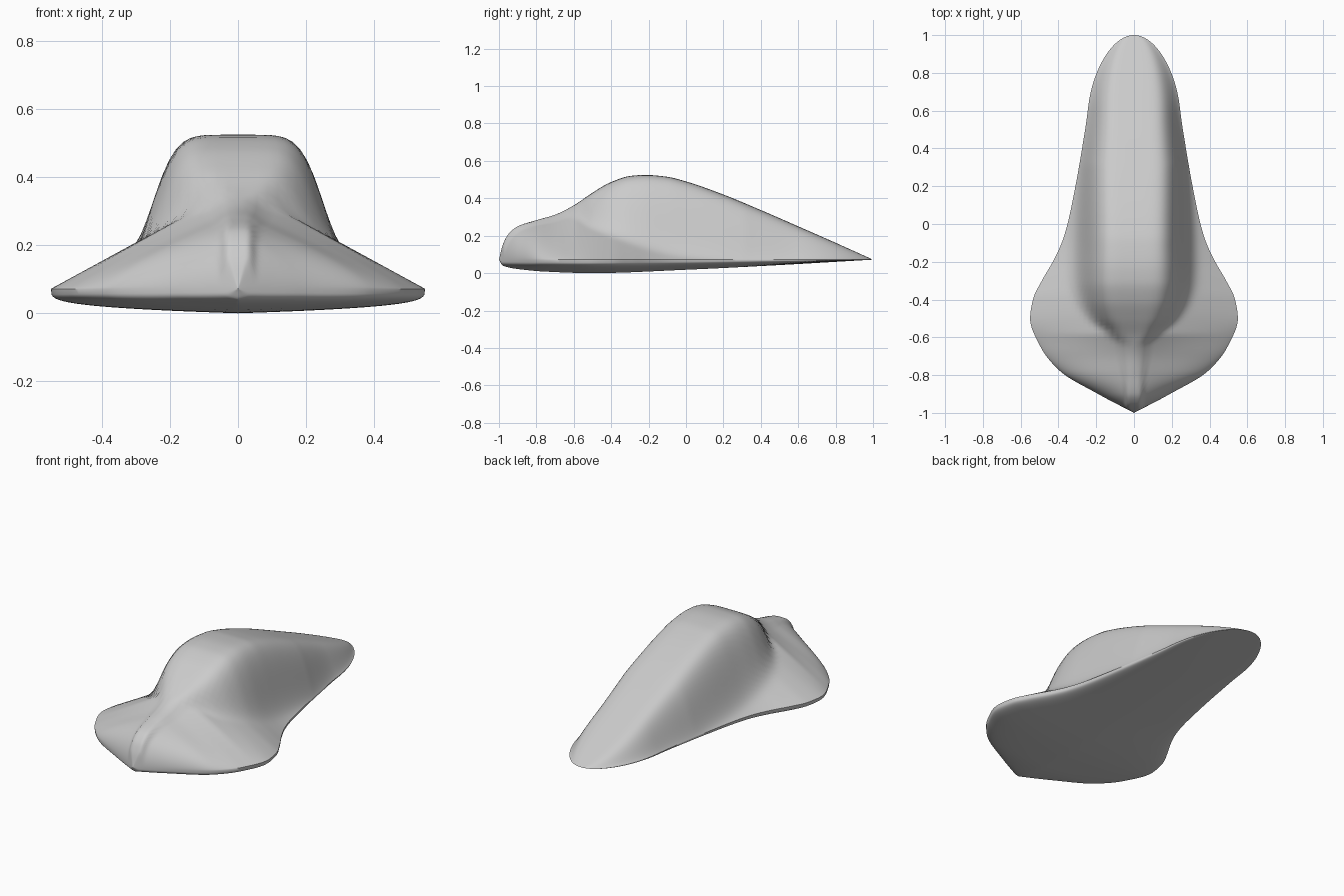
import bpy, bmesh, math

if "Cube" in bpy.data.objects:
    bpy.data.objects.remove(bpy.data.objects["Cube"])

RIM = 0.072


def curve(keys):
    """Smooth function through (y, value) keys."""
    n = len(keys)
    slope = [(keys[i + 1][1] - keys[i][1]) / (keys[i + 1][0] - keys[i][0]) for i in range(n - 1)]
    tan = [slope[0]]
    for a, b in zip(slope, slope[1:]):
        tan.append(2 * a * b / (a + b) if a * b > 0 else 0.0)
    tan.append(slope[-1])

    def f(y):
        i = 0
        while i < n - 2 and y > keys[i + 1][0]:
            i += 1
        (y0, v0), (y1, v1) = keys[i], keys[i + 1]
        h = y1 - y0
        s = min(max((y - y0) / h, 0), 1)
        return (v0 * (1 + 2 * s) * (1 - s) ** 2 + tan[i] * h * s * (1 - s) ** 2
                + v1 * s * s * (3 - 2 * s) + tan[i + 1] * h * s * s * (s - 1))
    return f


# Plan outline, top and bottom centre lines
outline = curve([(-1, 0), (-.9, .19), (-.78, .39), (-.65, .495), (-.5, .55), (-.4, .535), (-.3, .488),
                 (-.2, .43), (-.1, .383), (0, .352), (.2, .31), (.4, .275), (.6, .245), (.8, .228), (1, .21)])
top = curve([(-1, RIM), (-.98, .15), (-.95, .208), (-.9, .25), (-.8, .283), (-.7, .312), (-.6, .362),
             (-.5, .43), (-.4, .487), (-.3, .519), (-.22, .525), (-.1, .515), (0, .49), (.2, .42),
             (.4, .337), (.6, .25), (.8, .162), (1, RIM)])
bottom = curve([(-1, RIM), (-.98, .04), (-.9, .022), (-.75, .008), (-.5, 0), (0, .018), (.5, .043), (1, RIM)])
# Flared skirt height and steepness, dome half width
skirt = curve([(-1, .3), (-.5, .3), (0, .21), (.4, .12), (1, 0)])
bulge = curve([(-1, .5), (-.85, .62), (-.7, .85), (-.5, 1), (1, 1)])
dome = curve([(-1, .04), (-.65, .05), (-.58, .1), (-.5, .17), (-.4, .215), (-.3, .235), (-.2, .24), (1, .24)])


def width(y):
    w = outline(y)
    return w * math.sqrt(max(0, 1 - ((y - .6) / .4) ** 2)) if y > .6 else w


def upper(y, t):
    w, rise = width(y), top(y) - RIM
    base = min(skirt(y), rise) * (1 - t) ** bulge(y)
    a = max(min(dome(y), .83 * w), 1e-4)
    weight = math.exp(-.69 * (t * w / a) ** 5.5) * (1 - t ** 8)
    return RIM + base + (rise - base) * weight


def lower(y, t):
    return RIM - (RIM - bottom(y)) * (1 - t) ** .25


# Body: cross-sections lofted from nose to tail
ROWS, HALF = 140, 30
ts = [1 - (1 - i / HALF) ** 1.7 for i in range(HALF + 1)]
bm = bmesh.new()
rings = []
for r in range(ROWS + 1):
    y = -math.cos(math.pi * r / ROWS)
    w = width(y)
    pts = [(t * w, y, upper(y, t)) for t in ts]
    pts += [(t * w, y, lower(y, t)) for t in ts[-2::-1]]
    pts += [(-x, y, z) for x, y, z in pts[-2:0:-1]]
    rings.append([bm.verts.new(p) for p in pts])
n = len(rings[0])
for a, b in zip(rings, rings[1:]):
    for i in range(n):
        j = (i + 1) % n
        bm.faces.new((a[i], a[j], b[j], b[i]))
bmesh.ops.remove_doubles(bm, verts=bm.verts, dist=1e-5)
bmesh.ops.recalc_face_normals(bm, faces=bm.faces)
mesh = bpy.data.meshes.new("body_shell")
bm.to_mesh(mesh)
bm.free()
obj = bpy.data.objects.new("body_shell", mesh)
bpy.context.collection.objects.link(obj)
bpy.context.view_layer.objects.active = obj
obj.select_set(True)
bpy.ops.object.shade_smooth_by_angle(angle=math.radians(40))
